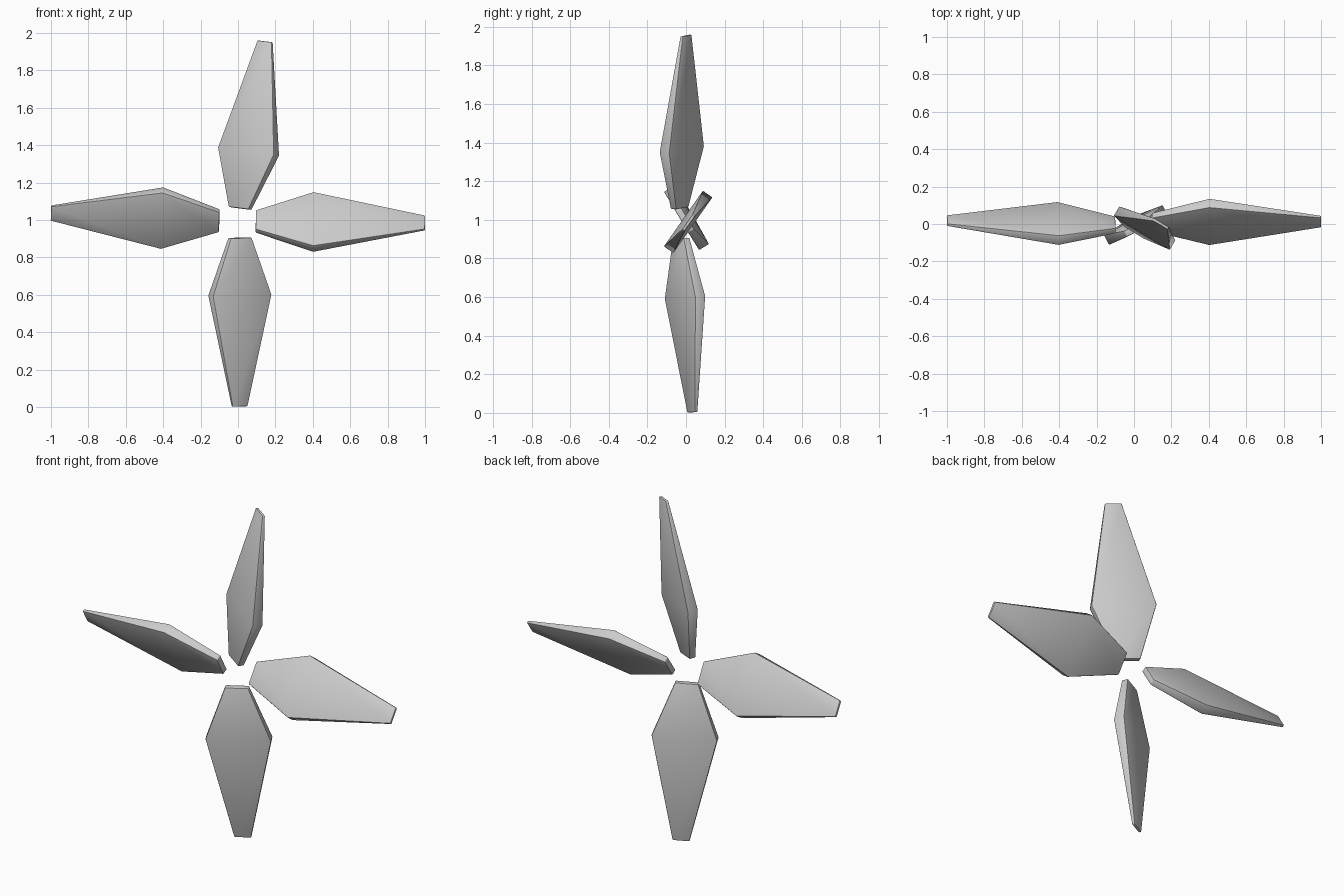
import bpy, bmesh, math
from mathutils import Vector

cube = bpy.data.objects.get("Cube")
if cube:
    bpy.data.objects.remove(cube, do_unlink=True)

grey = bpy.data.materials.new("light grey")
grey.use_nodes = True
grey.diffuse_color = (0.6, 0.6, 0.6, 1)
grey.node_tree.nodes["Principled BSDF"].inputs["Base Color"].default_value = (0.6, 0.6, 0.6, 1)

# Stations along a blade: fraction of length, chord, thickness
STATIONS = [(0, 0.125, 0.035), (0.34, 0.352, 0.06), (1, 0.09, 0.016)]


def make_blade(name, root, tip, pitch):
    root, tip = Vector(root), Vector(tip)
    axis = (tip - root).normalized()
    tangent = Vector((-axis.z, 0, axis.x)).normalized()
    side = axis.cross(tangent)
    if side.y < 0:
        side = -side
    a = math.radians(pitch)
    chord = tangent * math.cos(a) + side * math.sin(a)
    normal = axis.cross(chord)

    # Loft rectangular sections from root to tip
    bm = bmesh.new()
    rings = []
    for f, width, thick in STATIONS:
        centre = root.lerp(tip, f)
        rings.append([bm.verts.new(centre + chord * width / 2 * u + normal * thick / 2 * v)
                      for u, v in ((-1, -1), (1, -1), (1, 1), (-1, 1))])
    for lower, upper in zip(rings, rings[1:]):
        for i in range(4):
            j = (i + 1) % 4
            bm.faces.new((lower[i], lower[j], upper[j], upper[i]))
    bm.faces.new(rings[0])
    bm.faces.new(rings[-1])
    bmesh.ops.recalc_face_normals(bm, faces=bm.faces)
    mesh = bpy.data.meshes.new(name)
    bm.to_mesh(mesh)
    bm.free()
    mesh.materials.append(grey)
    blade = bpy.data.objects.new(name, mesh)
    bpy.context.collection.objects.link(blade)

    # Softened rim
    bevel = blade.modifiers.new("soft_rim", 'BEVEL')
    bevel.width = 0.005
    bevel.segments = 2
    bevel.limit_method = 'ANGLE'
    bevel.angle_limit = math.radians(50)
    bpy.ops.object.select_all(action='DESELECT')
    blade.select_set(True)
    bpy.context.view_layer.objects.active = blade
    bpy.ops.object.modifier_apply(modifier=bevel.name)
    bpy.ops.object.shade_smooth_by_angle(angle=math.radians(40))


# Four pitched blades, each leaning slightly differently
make_blade("left_blade", (0.095, 0.01, 0.992), (1.0, 0.013, 0.984), 35)
make_blade("top_blade", (0.011, -0.033, 1.062), (0.145, 0, 1.955), 31)
make_blade("right_blade", (-0.1, -0.005, 0.996), (-1.0, 0.018, 1.037), 31)
make_blade("bottom_blade", (0.0105, -0.025, 0.905), (0.0085, 0.033, 0.003), 27)
